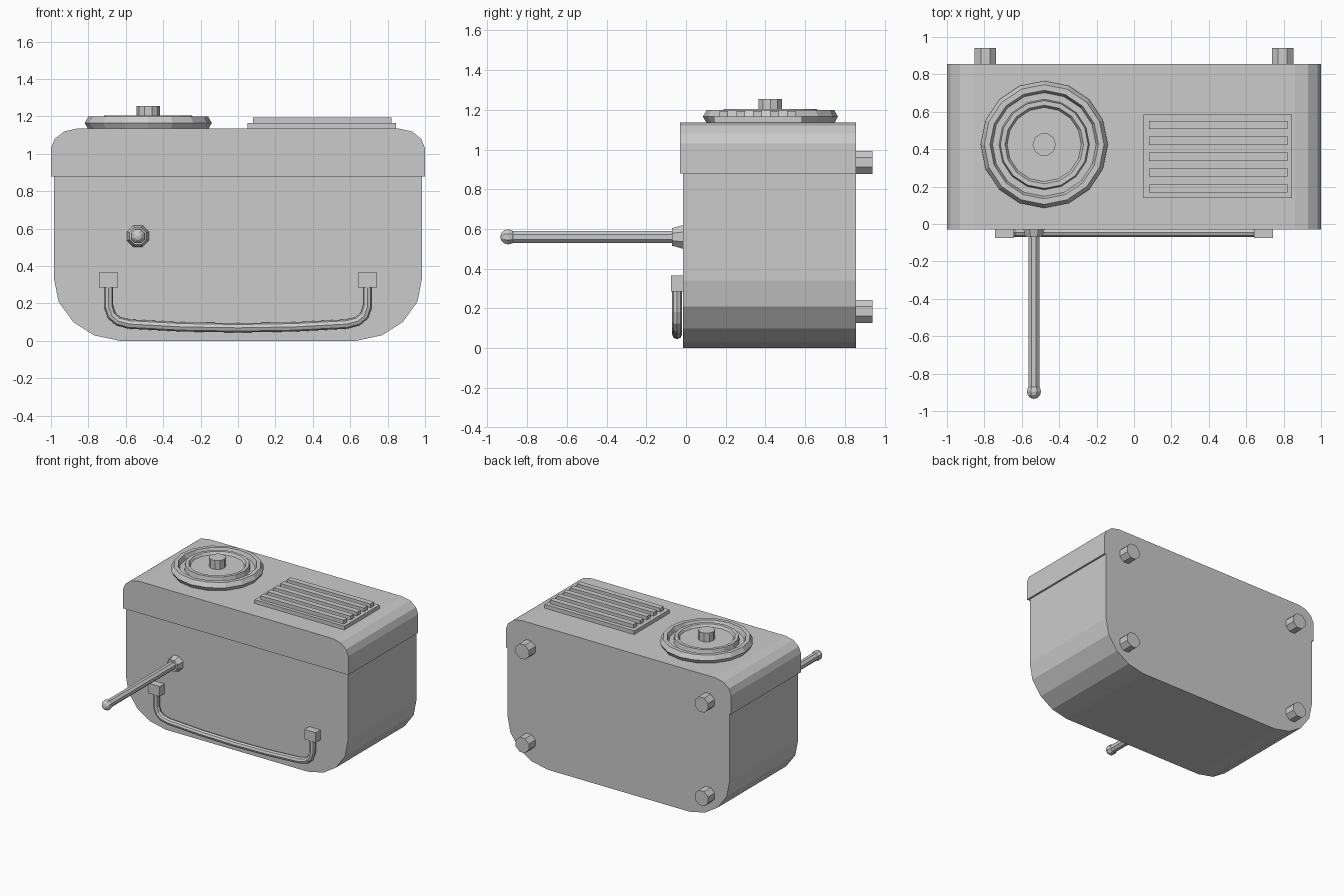
import bpy
import bmesh
import math
from mathutils import Matrix, Vector

cube = bpy.data.objects.get("Cube")
if cube:
    bpy.data.objects.remove(cube, do_unlink=True)

# Single plain material
grey = bpy.data.materials.new("light grey")
grey.use_nodes = True
colour = (0.6, 0.6, 0.6, 1)
grey.diffuse_color = colour
grey.node_tree.nodes["Principled BSDF"].inputs["Base Color"].default_value = colour


def finish(name, bm):
    bmesh.ops.recalc_face_normals(bm, faces=bm.faces)
    mesh = bpy.data.meshes.new(name)
    bm.to_mesh(mesh)
    bm.free()
    mesh.materials.append(grey)
    obj = bpy.data.objects.new(name, mesh)
    bpy.context.collection.objects.link(obj)


def box(name, x, y, z):
    """Box from (min, max) ranges."""
    bm = bmesh.new()
    size = [b - a for a, b in (x, y, z)]
    mid = [(a + b) / 2 for a, b in (x, y, z)]
    bmesh.ops.create_cube(bm, size=1, matrix=Matrix.Translation(mid) @ Matrix.Diagonal((*size, 1)))
    finish(name, bm)


def extrude_profile(name, half, y0, y1):
    """Mirror a right-hand xz outline and extrude it from y0 to y1."""
    outline = half + [(-x, z) for x, z in reversed(half)]
    bm = bmesh.new()
    face = bm.faces.new([bm.verts.new((x, y0, z)) for x, z in outline])
    # Keep the first cap by extruding a copy of its edges and capping the far end
    far = [bm.verts.new((x, y1, z)) for x, z in outline]
    near = list(face.verts)
    for i in range(len(outline)):
        j = (i + 1) % len(outline)
        bm.faces.new((near[i], near[j], far[j], far[i]))
    bm.faces.new(far)
    finish(name, bm)


def lathe(name, profile, sides, origin, axis="Z", turn=0.0):
    """Spin (radius, height) points; axis Y points the height along +y."""
    bm = bmesh.new()
    rings = []
    for r, h in profile:
        angles = [turn + math.tau * i / sides for i in range(sides)]
        rings.append([bm.verts.new((r * math.cos(a), r * math.sin(a), h)) for a in angles])
    for a, b in zip(rings, rings[1:]):
        for i in range(sides):
            j = (i + 1) % sides
            bm.faces.new((a[i], a[j], b[j], b[i]))
    bm.faces.new(rings[0])
    bm.faces.new(rings[-1])
    if axis == "Y":
        bmesh.ops.transform(bm, matrix=Matrix.Rotation(-math.pi / 2, 4, "X"), verts=bm.verts)
    bmesh.ops.translate(bm, verts=bm.verts, vec=Vector(origin))
    finish(name, bm)


# Case: rounded lower body and slightly wider lid
BACK = 0.855
extrude_profile("body", [(0.63, 0.0), (0.77, 0.03), (0.88, 0.1), (0.96, 0.21),
                         (0.985, 0.34), (0.985, 0.88)], -0.015, BACK)
extrude_profile("lid", [(1.0, 0.88), (1.0, 1.03), (0.98, 1.08), (0.93, 1.12),
                        (0.86, 1.135)], -0.03, BACK)

# Round dial with stepped rings and a central knob
DIAL = (-0.48, 0.425, 0)
lathe("dial", [(0.32, 1.13), (0.34, 1.165), (0.32, 1.2), (0.29, 1.2), (0.277, 1.165),
               (0.242, 1.165), (0.235, 1.205), (0.21, 1.205), (0.198, 1.185)], 16, DIAL)
lathe("dial_knob", [(0.062, 1.17), (0.062, 1.255)], 10, DIAL)

# Slatted grille
box("grille_plate", (0.05, 0.845), (0.14, 0.585), (1.13, 1.165))
for i in range(5):
    y = 0.19 + i * 0.085
    box(f"grille_slat_{i + 1}", (0.08, 0.82), (y - 0.022, y + 0.022), (1.16, 1.195))

# Four round feet on the back
for side, x in (("left", 0.795), ("right", -0.795)):
    for level, z in (("lower", 0.185), ("upper", 0.935)):
        lathe(f"{level}_{side}_foot", [(0.063, 0), (0.063, 0.09)], 8,
              (x, BACK - 0.005, z), "Y", math.pi / 8)

# Lever with tapered socket and ball tip
LEVER = (-0.535, 0, 0.56)
lathe("lever_socket", [(0.048, -0.07), (0.063, -0.02), (0.063, -0.01)], 8, LEVER, "Y", math.pi / 8)
lathe("lever_rod", [(0.032, -0.9), (0.032, -0.03)], 8, LEVER, "Y", math.pi / 8)
ball = [(0.04 * math.sin(math.pi * i / 6) + 0.001, -0.895 - 0.04 * math.cos(math.pi * i / 6))
        for i in range(7)]
lathe("lever_ball", ball, 8, LEVER, "Y", math.pi / 8)

# Carrying handle: bent tube hanging from two brackets
for side, x in (("left", 0.692), ("right", -0.692)):
    box(f"{side}_handle_bracket", (x - 0.05, x + 0.05), (-0.075, -0.01), (0.285, 0.365))
half = [(0.692, 0.3), (0.692, 0.185), (0.675, 0.135), (0.64, 0.105), (0.58, 0.09), (0.3, 0.075)]
path = half + [(0, 0.07)] + [(-x, z) for x, z in reversed(half)]
curve = bpy.data.curves.new("handle", "CURVE")
curve.dimensions = "3D"
curve.bevel_depth = 0.025
curve.bevel_resolution = 2
curve.use_fill_caps = True
spline = curve.splines.new("POLY")
spline.points.add(len(path) - 1)
for point, (x, z) in zip(spline.points, path):
    point.co = (x, -0.045, z, 1)
spline.use_smooth = False
curve.materials.append(grey)
bpy.context.collection.objects.link(bpy.data.objects.new("handle", curve))
